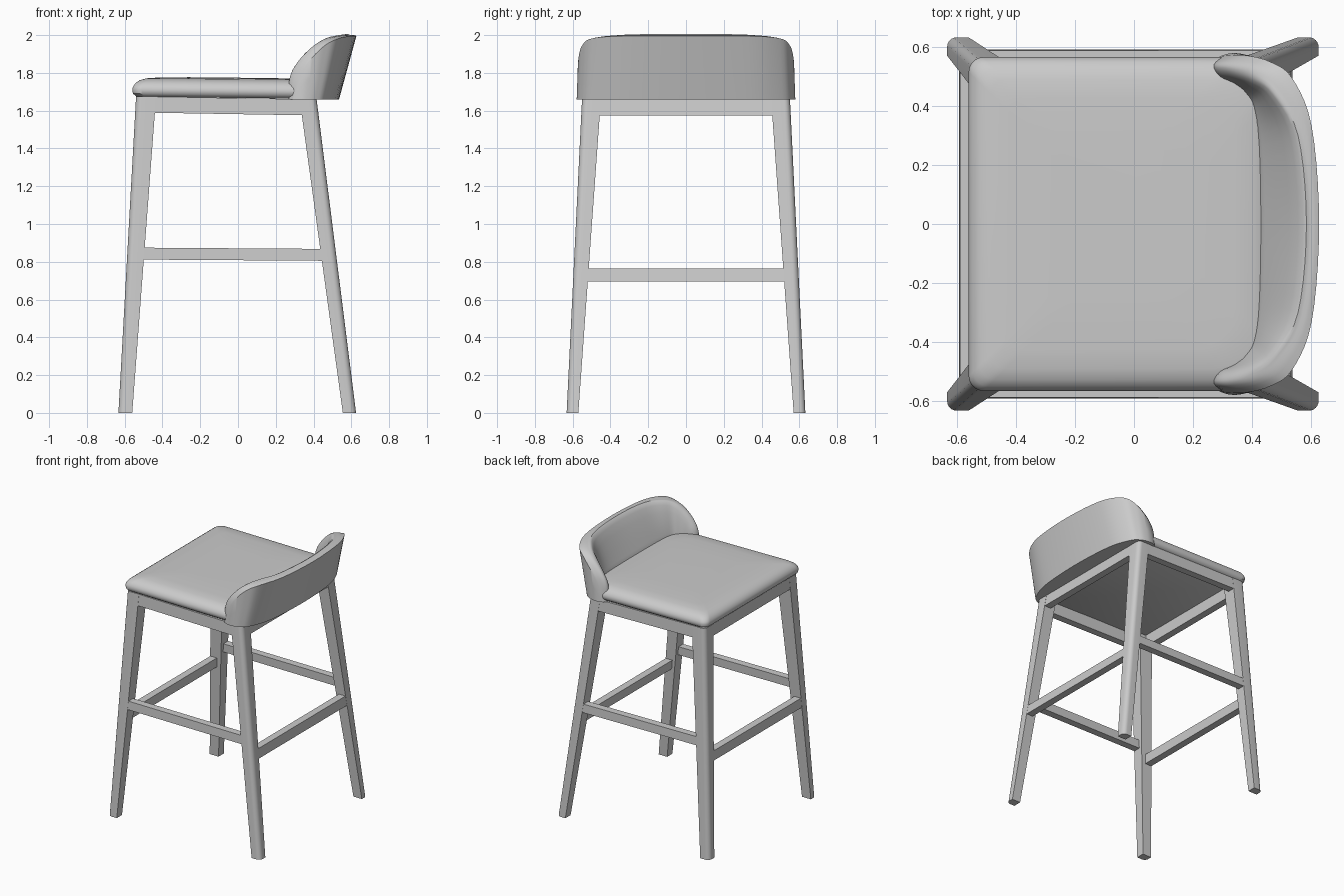
import bpy, bmesh, math
from mathutils import Vector

if "Cube" in bpy.data.objects:
    bpy.data.objects.remove(bpy.data.objects["Cube"])


def make(name, verts, faces, mirror=False):
    me = bpy.data.meshes.new(name)
    bm = bmesh.new()
    vs = [bm.verts.new(v) for v in verts]
    for f in faces:
        bm.faces.new([vs[i] for i in f])
    bmesh.ops.remove_doubles(bm, verts=bm.verts, dist=0.0005)
    bmesh.ops.recalc_face_normals(bm, faces=bm.faces)
    bm.to_mesh(me)
    bm.free()
    ob = bpy.data.objects.new(name, me)
    bpy.context.collection.objects.link(ob)
    if mirror:
        m = ob.modifiers.new("Mirror", 'MIRROR')
        m.use_axis = (False, True, False)
        m.use_mirror_merge = False
    return ob


def loft(name, rings, mirror=False):
    """Skin closed rings and cap both ends."""
    n = len(rings[0])
    verts = [p for r in rings for p in r]
    faces = [(k * n + i, k * n + (i + 1) % n, (k + 1) * n + (i + 1) % n, (k + 1) * n + i)
             for k in range(len(rings) - 1) for i in range(n)]
    faces += [tuple(range(n)), tuple(range(len(verts) - n, len(verts)))]
    return make(name, verts, faces, mirror)


def smooth_path(pts, steps):
    """Catmull-Rom curve through the points."""
    p = [Vector(q) for q in pts]
    p = [p[0]] + p + [p[-1]]
    out = []
    for i in range(1, len(p) - 2):
        a, b, c, d = p[i - 1:i + 3]
        for s in range(steps):
            t = s / steps
            out.append(0.5 * (2 * b + (c - a) * t + (2 * a - 5 * b + 4 * c - d) * t * t
                              + (3 * b - a - 3 * c + d) * t ** 3))
    return out + [p[-2]]


# Leg edges: (value at floor, value at top)
TOP = 1.67
FRONT_X, FRONT_IN = (-0.633, -0.54), (-0.56, -0.434)
BACK_X, BACK_IN = (0.625, 0.415), (0.555, 0.325)
OUT_Y, IN_Y = (0.632, 0.55), (0.57, 0.45)


def at(edge, z):
    return edge[0] + (edge[1] - edge[0]) * z / TOP


def leg(name, outer, inner, top):
    rings = []
    for z in (0, top):
        xo, xi, yo, yi = (at(e, z) for e in (outer, inner, OUT_Y, IN_Y))
        s, r = (1 if xo > xi else -1), 0.032
        ring = [(xi, yi, z), (xo, yi, z)]
        for k in range(7):
            a = math.pi / 2 * k / 6
            ring.append((xo - s * r * (1 - math.cos(a)), yo - r * (1 - math.sin(a)), z))
        rings.append(ring + [(xi, yo, z)])
    loft(name, rings, True)


leg("front_leg", FRONT_X, FRONT_IN, 1.675)
leg("back_leg", BACK_X, BACK_IN, 1.66)

# Side rails and side stretchers, dropping slightly towards the back
T = 0.055


def side_bar(name, z0, z1, drop):
    rings = []
    for edge, inset, d in ((FRONT_X, 0.035, 0), (BACK_X, -0.035, drop)):
        rings.append([(at(edge, z) + inset, at(OUT_Y, z) - o, z)
                      for z, o in ((z0 - d, 0.001), (z1 - d, 0.001), (z1 - d, T), (z0 - d, T))])
    loft(name, rings, True)


def cross_bar(name, edge, z0, z1):
    s = 1 if edge[0] > 0 else -1
    rings = [[(at(edge, z) - s * o, side * (at(OUT_Y, z) - 0.035), z)
              for z, o in ((z0, 0.001), (z1, 0.001), (z1, T), (z0, T))] for side in (-1, 1)]
    loft(name, rings)


side_bar("side_rail", 1.59, 1.675, 0.015)
side_bar("side_stretcher", 0.812, 0.875, 0.007)
cross_bar("front_rail", FRONT_X, 1.59, 1.675)
cross_bar("back_rail", BACK_X, 1.575, 1.66)
cross_bar("front_stretcher", FRONT_X, 0.695, 0.765)
cross_bar("back_stretcher", BACK_X, 0.695, 0.765)


# Seat cushion: rounded rectangles stacked along a pillow profile
def seat_ring(inset, z):
    x0, x1, y1 = -0.56 + inset, 0.48 - inset, 0.565 - inset
    ring = []
    for cx, cy, a0 in ((x1, y1, 0), (x0, y1, 90), (x0, -y1, 180), (x1, -y1, 270)):
        r = max(0.14 if cx > 0 else 0.05, 0.0)
        px, py = cx - math.copysign(r, cx), cy - math.copysign(r, cy)
        for k in range(9):
            a = math.radians(a0 + 90 * k / 8)
            x, y = px + r * math.cos(a), py + r * math.sin(a)
            ring.append((x, y, z - 0.01 * (x + 0.56)))
    return ring


profile = [(0.025, 1.673), (0.004, 1.69), (0, 1.71), (0.004, 1.727), (0.016, 1.745),
           (0.038, 1.761), (0.075, 1.772), (0.14, 1.777), (0.3, 1.78)]
loft("seat", [seat_ring(*p) for p in profile])

# Backrest: guide curves from wing tip to centre, mirrored across y
outer_foot = [(.29, .567), (.32, .577), (.36, .577), (.41, .56), (.46, .51), (.515, .34), (.535, 0)]
outer_edge = [(.29, .567, 1.66), (.326, .571, 1.77), (.38, .571, 1.865), (.46, .55, 1.945),
              (.535, .495, 1.983), (.602, .33, 1.995), (.627, 0, 1.996)]
rim = [(.268, .54, 1.66), (.276, .54, 1.78), (.325, .537, 1.868), (.405, .52, 1.945),
       (.485, .465, 1.985), (.57, .31, 2.0), (.598, 0, 2.0)]
inner_edge = [(.28, .51, 1.66), (.292, .5, 1.765), (.335, .495, 1.845), (.40, .475, 1.918),
              (.46, .43, 1.958), (.53, .29, 1.975), (.556, 0, 1.978)]
inner_foot = [(.31, .49), (.33, .48), (.35, .465), (.375, .44), (.40, .39), (.412, .26), (.416, 0)]


def guide(half):
    half = [tuple(p) + (1.66,) if len(p) == 2 else p for p in half]
    return smooth_path(half + [(x, -y, z) for x, y, z in half[-2::-1]], 5)


foot_z = [0, .04, .06, .07, .07, .07, .07]
seat_line = [(x, y, 1.66 + h) for (x, y), h in zip(inner_foot, foot_z)]
rings = []
for b, c, m, r, i, f in zip(*(guide(g) for g in (outer_foot, outer_edge, rim, inner_edge,
                                                 seat_line, inner_foot))):
    rings.append([b, b.lerp(c, 0.5)] + smooth_path([c, m, r, i], 4) + [f])
loft("backrest", rings)

# Smooth shading with sharp edges kept
for ob in bpy.context.collection.objects:
    ob.select_set(True)
    bpy.context.view_layer.objects.active = ob
bpy.ops.object.shade_smooth_by_angle(angle=math.radians(40))
